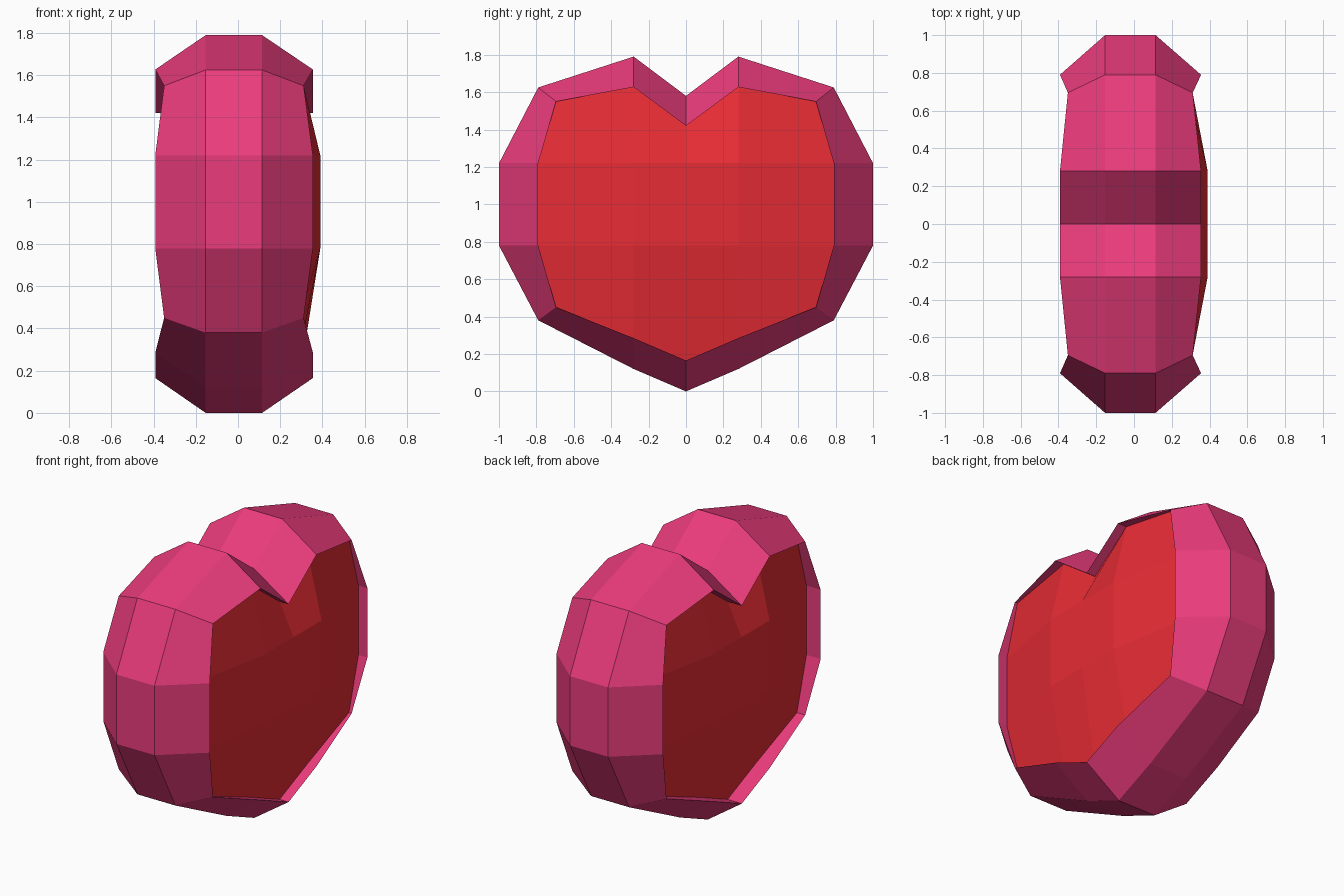
import bpy

if "Cube" in bpy.data.objects:
    bpy.data.objects.remove(bpy.data.objects["Cube"])


def material(name, color):
    m = bpy.data.materials.new(name)
    m.diffuse_color = (*color, 1)
    m.use_nodes = True
    m.node_tree.nodes["Principled BSDF"].inputs["Base Color"].default_value = m.diffuse_color
    return m


def make(name, verts, faces, mat):
    me = bpy.data.meshes.new(name)
    me.from_pydata(verts, [], faces)
    me.materials.append(mat)
    ob = bpy.data.objects.new(name, me)
    bpy.context.collection.objects.link(ob)
    return ob


def full(half):
    """Mirror a half heart (bottom tip to top notch) into a closed loop."""
    return half + [(-y, z) for y, z in reversed(half[1:-1])]


pink = material("pink", (0.83, 0.045, 0.2))
red = material("red", (0.8, 0.025, 0.035))

# heart outlines as (y, z): widest part of the shell, and its side opening
outer = full([(0, 0), (.28, .12), (.79, .38), (1, .78),
              (1, 1.22), (.79, 1.625), (.28, 1.79), (0, 1.58)])
inner = full([(0, .165), (.28, .285), (.695, .45), (.79, .78),
              (.79, 1.22), (.695, 1.55), (.28, 1.627), (0, 1.42)])


def ring(outline, x, pinched=None):
    """Loop at x; the four diagonal corners may sit at a pinched x."""
    return [(pinched if pinched is not None and .6 < abs(y) < .75 else x, y, z)
            for y, z in outline]


# shell: band with bevelled rims and short inner walls
rings = [ring(inner, -.24), ring(inner, -.392, -.35), ring(outer, -.153),
         ring(outer, .114), ring(inner, .355, .311), ring(inner, .24)]
n = len(outer)
faces = [(r * n + i, r * n + (i + 1) % n, (r + 1) * n + (i + 1) % n, (r + 1) * n + i)
         for r in range(len(rings) - 1) for i in range(n)]
make("heart_shell", [v for r in rings for v in r], faces, pink)

# domed side panels: 5 columns by 4 rows, raised in the middle
rows = [[(0, .165), (.28, .285), (.695, .45)],
        [(0, .78), (.28, .78), (.79, .78)],
        [(0, 1.22), (.28, 1.22), (.79, 1.22)],
        [(0, 1.42), (.28, 1.627), (.695, 1.55)]]
for name, s in (("right_panel", 1), ("left_panel", -1)):
    verts = []
    for r, row in enumerate(rows):
        for y, z in [(-y, z) for y, z in row[:0:-1]] + row:
            raised = r in (1, 2) and abs(y) < .5
            verts.append((s * (.39 if raised else .292), y, z))
    faces = []
    for r in range(3):
        for c in range(4):
            a = r * 5 + c
            f = (a, a + 1, a + 6, a + 5)
            faces.append(f if s > 0 else f[::-1])
    make(name, verts, faces, red)
